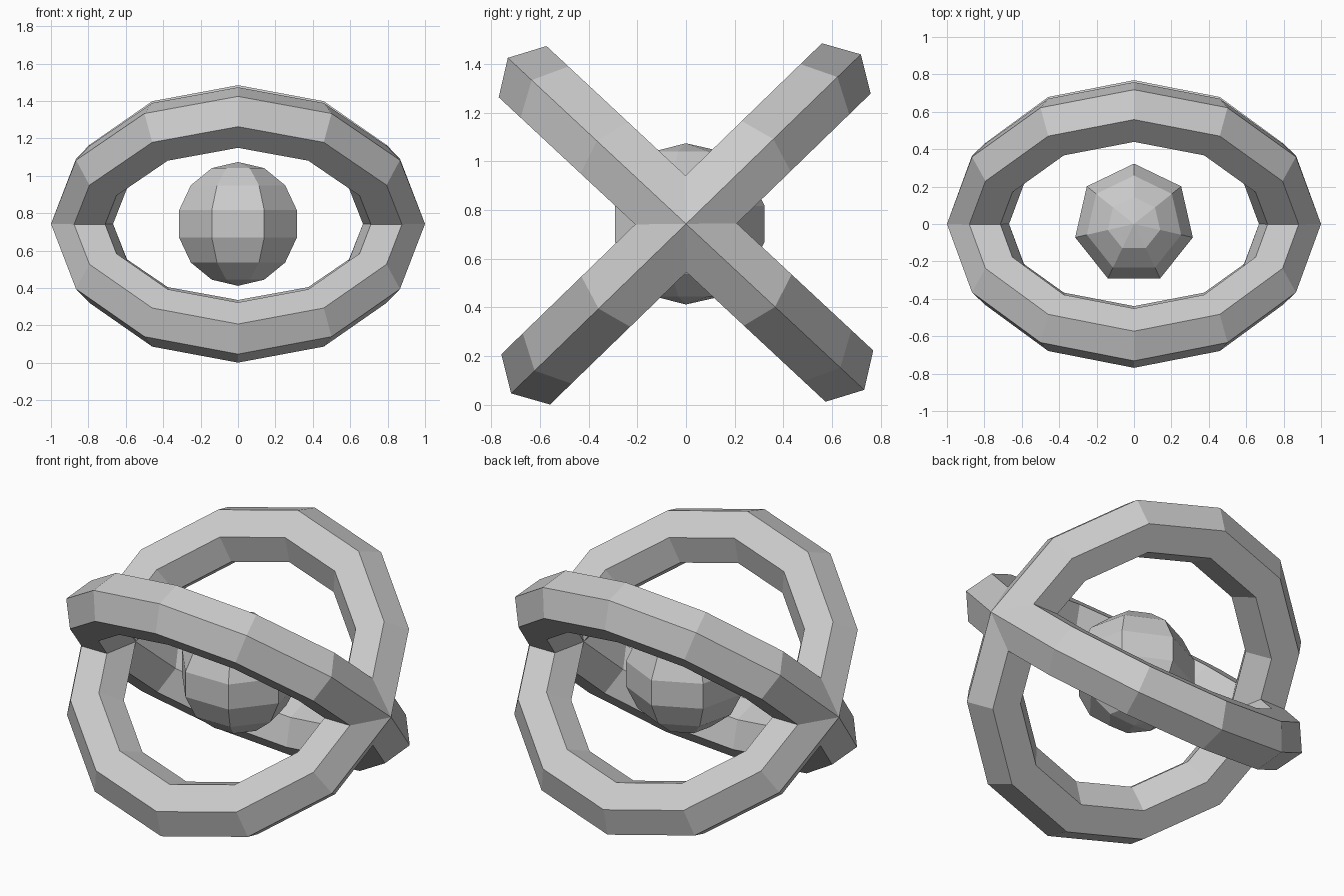
import bpy, bmesh
from math import sin, cos, pi, tau
from mathutils import Vector

if "Cube" in bpy.data.objects:
    bpy.data.objects.remove(bpy.data.objects["Cube"])

CENTRE_Z = 0.743


# Two hexagonal-section rings crossing on the x axis
def ring(name, tilt):
    bpy.ops.mesh.primitive_torus_add(
        major_segments=12, minor_segments=6,
        major_radius=0.834, minor_radius=0.166,
        location=(0, 0, CENTRE_Z), rotation=(tilt, 0, 0))
    bpy.context.object.name = name


ring("ring_rising_back", 0.77)
ring("ring_rising_front", -0.75)

# Seven-sided core ball: half-circle profile spun about z, one corner at +y
SIDES, R = 7, 0.331
bm = bmesh.new()
profile = [bm.verts.new((0, R * sin(pi * i / SIDES), R * cos(pi * i / SIDES)))
           for i in range(SIDES + 1)]
edges = [bm.edges.new(pair) for pair in zip(profile, profile[1:])]
bmesh.ops.spin(bm, geom=profile + edges, cent=(0, 0, 0), axis=(0, 0, 1),
               angle=tau, steps=SIDES, dvec=Vector())
bmesh.ops.remove_doubles(bm, verts=bm.verts[:], dist=1e-4)
bmesh.ops.recalc_face_normals(bm, faces=bm.faces[:])
mesh = bpy.data.meshes.new("core_ball")
bm.to_mesh(mesh)
bm.free()
ball = bpy.data.objects.new("core_ball", mesh)
ball.location.z = CENTRE_Z
bpy.context.collection.objects.link(ball)
